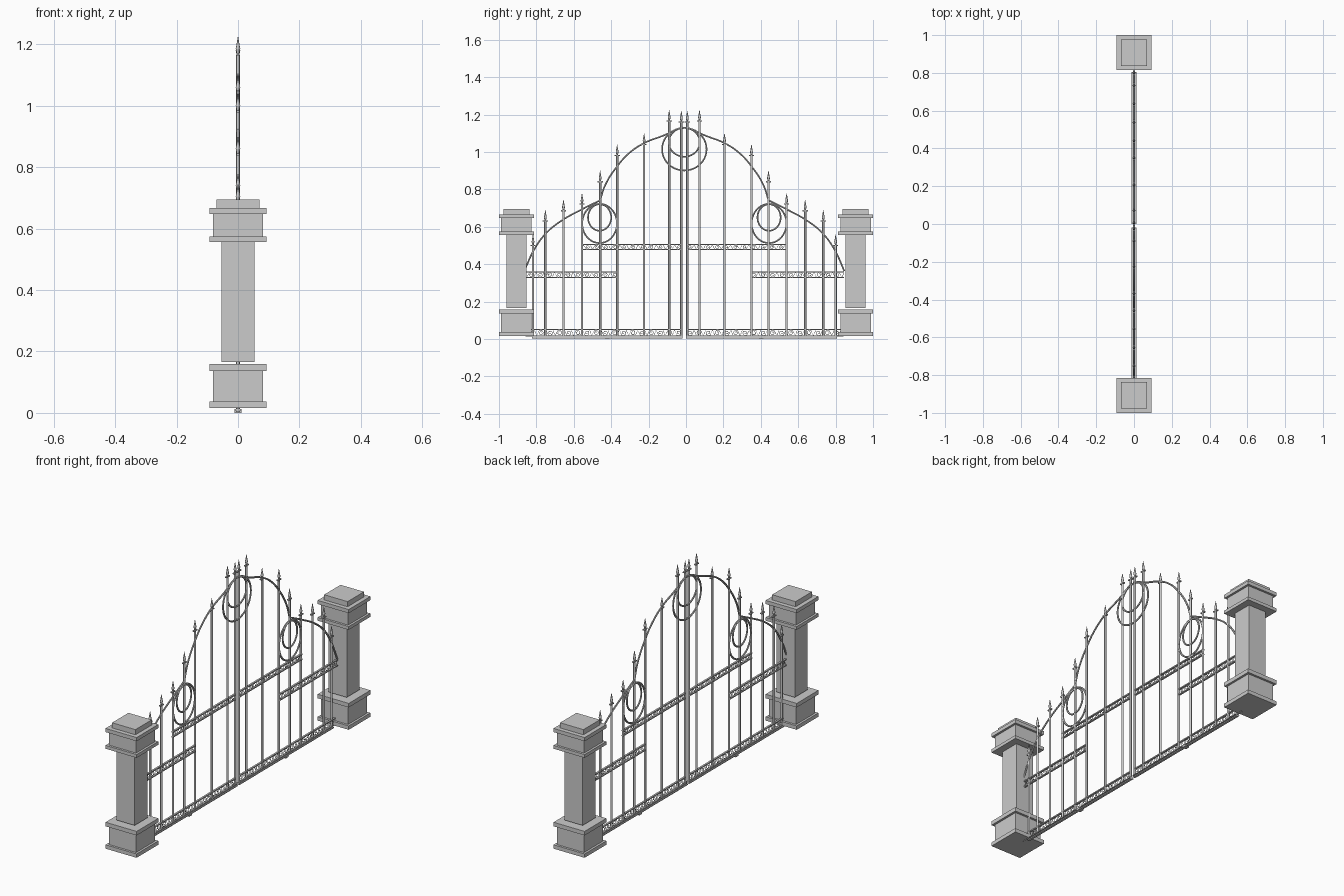
import bpy, bmesh, math
from mathutils import Matrix

if "Cube" in bpy.data.objects:
    bpy.data.objects.remove(bpy.data.objects["Cube"])

CY = -0.009  # mirror line between the two gate leaves


def mesh_object(name, bm):
    me = bpy.data.meshes.new(name)
    bmesh.ops.recalc_face_normals(bm, faces=bm.faces)
    bm.to_mesh(me)
    bm.free()
    ob = bpy.data.objects.new(name, me)
    bpy.context.collection.objects.link(ob)
    return ob


def box(bm, y, hx, hy, z0, z1):
    m = Matrix.Translation((0, y, (z0 + z1) / 2)) @ Matrix.Diagonal((2 * hx, 2 * hy, z1 - z0, 1))
    bmesh.ops.create_cube(bm, size=1, matrix=m)


def cone(bm, y, r0, r1, z0, z1, sides=8):
    bmesh.ops.create_cone(bm, cap_ends=True, segments=sides, radius1=r0, radius2=r1,
                          depth=z1 - z0, matrix=Matrix.Translation((0, y, (z0 + z1) / 2)))


def wires(name, paths, r, cyclic=False, smooth=False):
    """Round wires in the gate plane; each path is a list of (y, z)."""
    cu = bpy.data.curves.new(name, 'CURVE')
    cu.dimensions = '3D'
    cu.bevel_depth = r
    cu.bevel_resolution = 1
    cu.use_fill_caps = True
    cu.resolution_u = 8
    for p in paths:
        sp = cu.splines.new('BEZIER' if smooth else 'POLY')
        pts = sp.bezier_points if smooth else sp.points
        pts.add(len(p) - 1)
        for q, (y, z) in zip(pts, p):
            if smooth:
                q.co = (0, y, z)
                q.handle_left_type = q.handle_right_type = 'AUTO'
            else:
                q.co = (0, y, z, 1)
        sp.use_cyclic_u = cyclic
    ob = bpy.data.objects.new(name, cu)
    bpy.context.collection.objects.link(ob)
    bpy.ops.object.select_all(action='DESELECT')
    ob.select_set(True)
    bpy.context.view_layer.objects.active = ob
    bpy.ops.object.convert(target='MESH')
    return ob


def ring(y, z, ry, rz, n=40):
    return [(y + ry * math.cos(2 * math.pi * i / n), z + rz * math.sin(2 * math.pi * i / n))
            for i in range(n)]


# Stone pillars: stacked square blocks (half width, bottom, top)
blocks = [(.093, .016, .037), (.081, .037, .137), (.093, .137, .159), (.054, .166, .557),
          (.093, .557, .575), (.081, .575, .647), (.093, .647, .667), (.070, .667, .695)]
for side, y in (("left", -.907), ("right", .907)):
    bm = bmesh.new()
    for h, z0, z1 in blocks:
        box(bm, y, h, h, z0, z1)
    mesh_object(side + "_pillar", bm)

# Upright bars: (offset from the middle, height of spear tip)
bars = [(.016, 1.22), (.081, 1.225), (.215, 1.10), (.359, 1.04), (.450, .90),
        (.547, .78), (.646, .745), (.743, .69), (.809, .56)]
# Scroll strips: (inner end, outer end, bottom, top)
strips = [(.016, .85, .016, .050), (.016, .552, .478, .505), (.359, .855, .328, .359)]

for side, s in (("left", -1), ("right", 1)):
    bm = bmesh.new()
    sp = bmesh.new()
    for o, top in bars:
        y = CY + s * o
        cone(bm, y, .006, .006, .008, top - .06)
        # spear head with small cross piece
        box(sp, y, .005, .014, top - .062, top - .056)
        cone(sp, y, .004, .0075, top - .056, top - .04)
        cone(sp, y, .0075, .0005, top - .04, top)
    mesh_object(side + "_bars", bm)
    mesh_object(side + "_spear_heads", sp)

    # rails and the scrollwork between them
    rails = bmesh.new()
    box(rails, CY + s * .4125, .006, .4025, .003, .018)
    box(rails, CY + s * .4125, .012, .4025, .008, .012)
    box(rails, CY + s * .4125, .012, .012, 0, .008)
    scrolls = []
    for a, b, z0, z1 in strips:
        for z in (z0, z1):
            box(rails, CY + s * (a + b) / 2, .005, (b - a) / 2, z - .003, z + .003)
        n = round((b - a) / .05)
        p = (b - a) / n
        zc, h = (z0 + z1) / 2, (z1 - z0) / 2 - .002
        for i in range(n):
            c = a + (i + .5) * p
            f = 1 if i % 2 else -1
            curl = []
            for k in range(15):
                t = k / 14
                ang = math.pi * (.3 + 2.4 * (1 - t))
                r = h * (.3 + .7 * t)
                curl.append((CY + s * (c - .2 * p + r * math.cos(ang)), zc + f * r * math.sin(ang)))
            curl.append((CY + s * (c + .25 * p), zc - f * h))
            curl.append((CY + s * (c + .48 * p), zc + f * h * .8))
            scrolls.append(curl)
    mesh_object(side + "_rails", rails)
    wires(side + "_scrollwork", scrolls, .0016)

    # sweeping top arches
    upper = [(.008, 1.135), (.107, 1.09), (.214, 1.048), (.294, .995), (.358, .925),
             (.422, .825), (.45, .742)]
    lower = [(.45, .742), (.56, .687), (.658, .632), (.738, .567), (.802, .48), (.856, .363)]
    wires(side + "_arches", [[(CY + s * o, z) for o, z in arc] for arc in (upper, lower)],
          .005, smooth=True)

    # side rings, one inside the other
    y = CY + s * .453
    wires(side + "_rings", [ring(y, .618, .093, .105), ring(y, .65, .062, .071)],
          .005, cyclic=True)

# Middle rings
wires("middle_rings", [ring(CY, 1.015, .119, .114), ring(CY, 1.052, .083, .077)],
      .005, cyclic=True)

# Smooth round parts while keeping sharp edges
for ob in bpy.context.scene.objects:
    ob.select_set(True)
    bpy.context.view_layer.objects.active = ob
bpy.ops.object.shade_smooth_by_angle(angle=math.radians(50))
